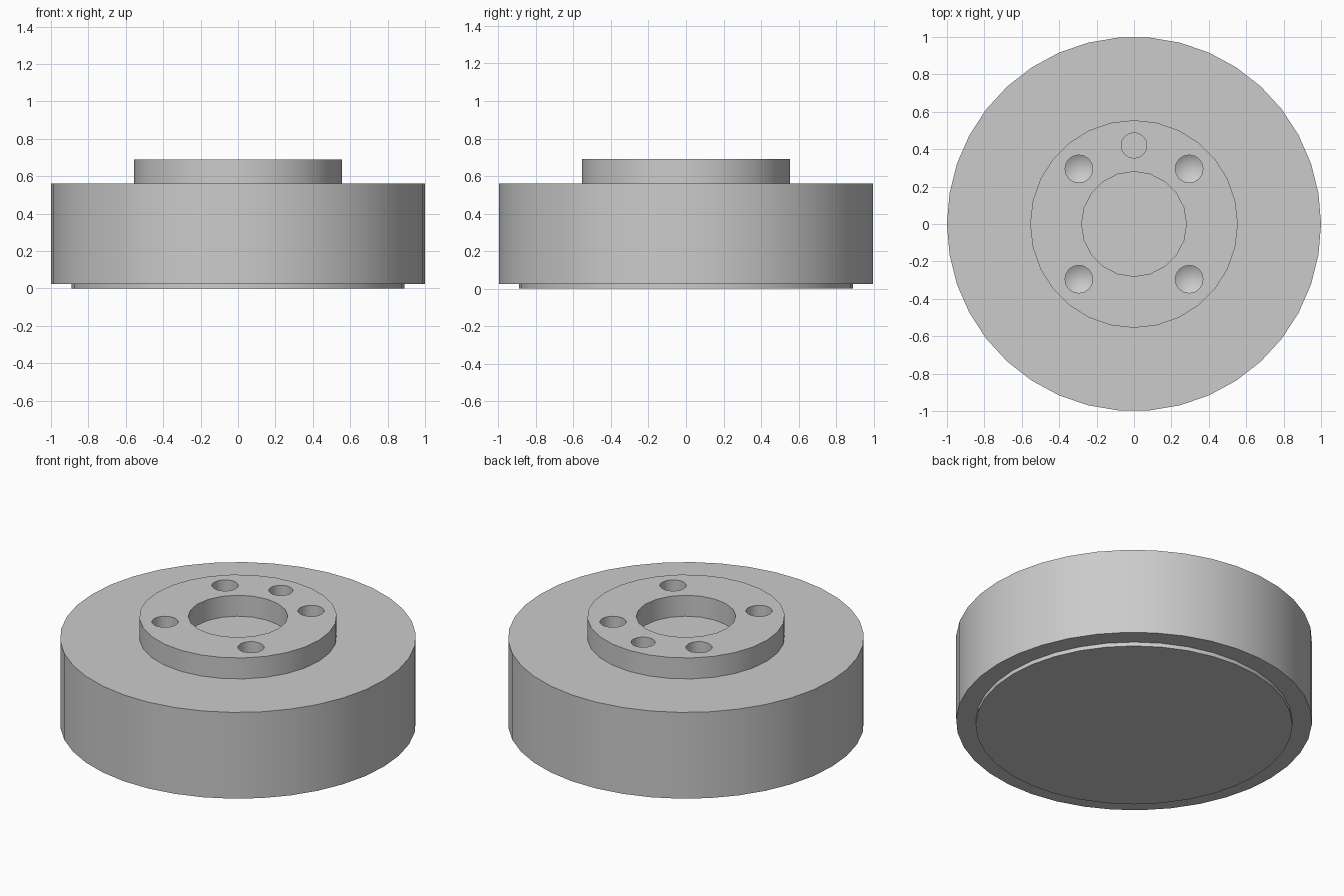
import bpy
import math

default_cube = bpy.data.objects.get("Cube")
if default_cube:
    bpy.data.objects.remove(default_cube, do_unlink=True)

DISC_TOP, HUB_TOP = 0.56, 0.69

metal = bpy.data.materials.new("plain grey metal")
metal.use_nodes = True
metal.diffuse_color = (0.6, 0.6, 0.6, 1)
metal.node_tree.nodes["Principled BSDF"].inputs["Base Color"].default_value = (0.6, 0.6, 0.6, 1)


def lathe(name, profile, sides, x=0, y=0):
    """Closed solid spun from (radius, height) points; zero radius is a tip."""
    verts, faces, rings = [], [], []
    for radius, z in profile:
        count = sides if radius else 1
        rings.append([len(verts) + i % count for i in range(sides)])
        for i in range(count):
            a = math.tau * i / sides
            verts.append((x + radius * math.cos(a), y + radius * math.sin(a), z))
    for low, high in zip(rings, rings[1:]):
        for i in range(sides):
            j = (i + 1) % sides
            quad = (low[i], low[j], high[j], high[i])
            faces.append(list(dict.fromkeys(quad)))
    if profile[0][0]:
        faces.append(rings[0][::-1])
    faces.append(rings[-1])
    mesh = bpy.data.meshes.new(name)
    mesh.from_pydata(verts, [], faces)
    mesh.materials.append(metal)
    obj = bpy.data.objects.new(name, mesh)
    bpy.context.collection.objects.link(obj)
    return obj


def combine(target, tool, operation):
    tool.hide_render = True
    bpy.context.view_layer.objects.active = target
    mod = target.modifiers.new(operation.lower(), "BOOLEAN")
    mod.operation, mod.solver, mod.object = operation, "EXACT", tool
    bpy.ops.object.modifier_apply(modifier=mod.name)
    bpy.data.objects.remove(tool, do_unlink=True)


# Main disc with the raised hub and the shallow lip underneath
body = lathe("flanged_disc", [(1, 0.025), (1, DISC_TOP)], 38)
combine(body, lathe("hub", [(0.555, 0.4), (0.555, HUB_TOP)], 28), "UNION")
combine(body, lathe("bottom_lip", [(0.89, 0), (0.89, 0.1)], 36), "UNION")

# Central bore and flat-bottomed locating hole
combine(body, lathe("bore", [(0.28, DISC_TOP), (0.28, 0.8)], 20), "DIFFERENCE")
combine(body, lathe("locating_hole", [(0.068, DISC_TOP), (0.068, 0.8)], 16, 0, 0.42), "DIFFERENCE")

# Four bolt holes with drill-point bottoms
for sx in (-1, 1):
    for sy in (-1, 1):
        drill = lathe("bolt_hole", [(0, 0.39), (0.074, 0.435), (0.074, 0.8)], 16, sx * 0.295, sy * 0.295)
        combine(body, drill, "DIFFERENCE")

# Smooth walls, crisp rims
bpy.ops.object.select_all(action="DESELECT")
body.select_set(True)
bpy.context.view_layer.objects.active = body
bpy.ops.object.shade_smooth_by_angle(angle=math.radians(28))
